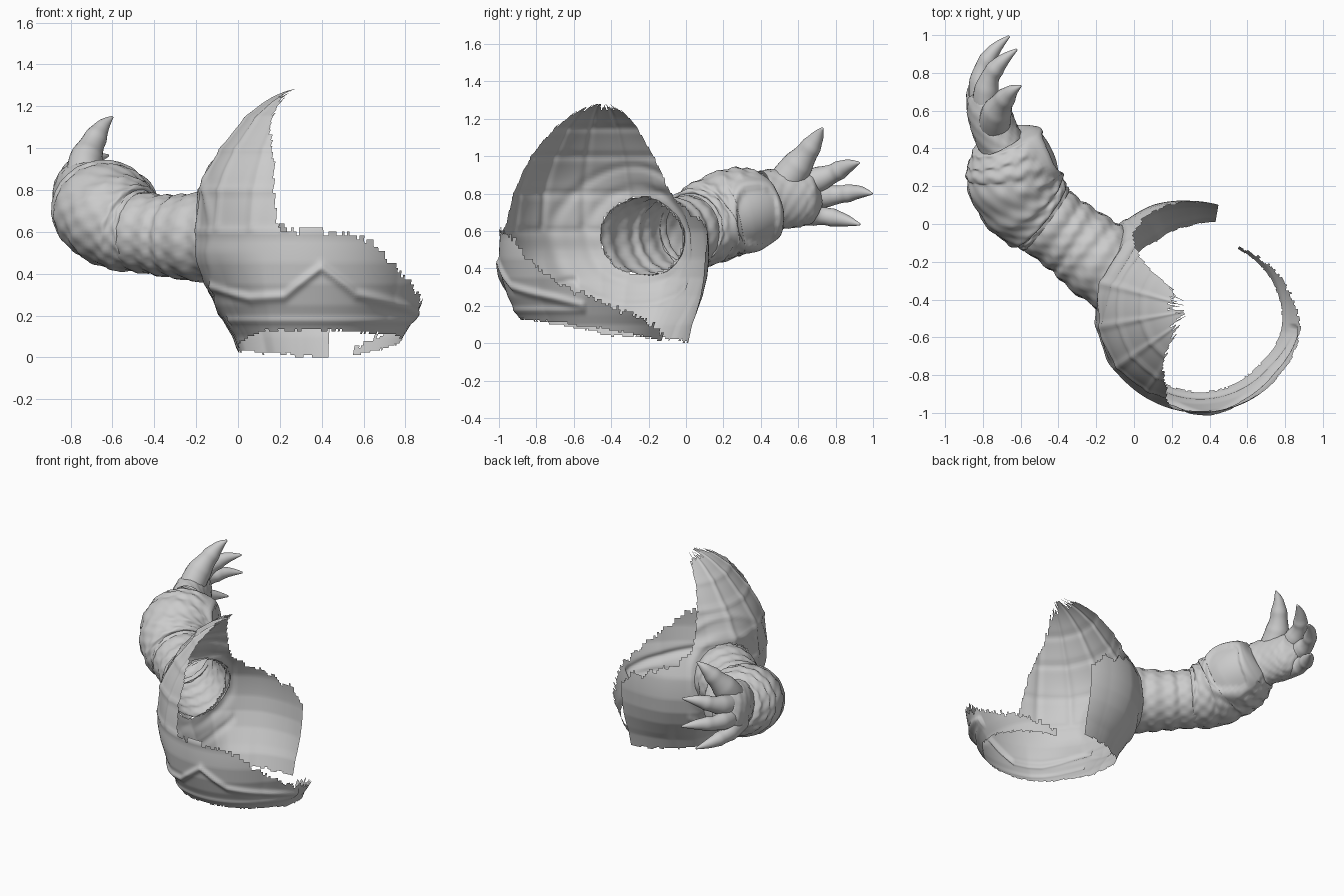
import bpy, bmesh, math, random
from mathutils import Vector

if "Cube" in bpy.data.objects:
    bpy.data.objects.remove(bpy.data.objects["Cube"])

random.seed(4)
C = Vector((0.35, -0.45, 0.45))                 # shell centre
SHOULDER = Vector((-0.15, -0.23, 0.575))
ARM_DIR = Vector((-0.33, 0.26, 0.0)).normalized()


def lerp(table, x):
    if x <= table[0][0]:
        return table[0][1]
    for (x0, y0), (x1, y1) in zip(table, table[1:]):
        if x <= x1:
            return y0 + (y1 - y0) * (x - x0) / (x1 - x0)
    return table[-1][1]


def ridge(d, w):
    return math.exp(-(d / w) ** 2)


def finish(bm, name):
    me = bpy.data.meshes.new(name)
    bm.to_mesh(me)
    bm.free()
    ob = bpy.data.objects.new(name, me)
    bpy.context.collection.objects.link(ob)
    for p in me.polygons:
        p.use_smooth = True
    return ob


def spline(pts, t):
    # Catmull-Rom through tuples (x, y, z, r)
    n = len(pts) - 1
    i = min(int(t * n), n - 1)
    u = t * n - i
    a, b, c, d = (pts[max(0, min(n, i + k))] for k in (-1, 0, 1, 2))
    return [0.5 * (2 * q + (r - p) * u + (2 * p - 5 * q + 4 * r - s) * u * u
                   + (3 * q - p - 3 * r + s) * u ** 3) for p, q, r, s in zip(a, b, c, d)]


def tube(name, pts, rings, sides, bump=None, flat=1.0, cap=False, clip=None):
    # swept tube; flat scales it sideways, bump adds relief, clip trims vertices
    bm = bmesh.new()
    loops = []
    for i in range(rings + 1):
        t = i / rings
        s = spline(pts, t)
        c = Vector(s[:3])
        d = (Vector(spline(pts, min(1, t + .01))[:3]) - Vector(spline(pts, max(0, t - .01))[:3])).normalized()
        side = d.cross(Vector((0, 0, 1))).normalized()
        up = side.cross(d)
        loop = []
        for j in range(sides):
            a = 2 * math.pi * j / sides
            n = side * math.cos(a) * flat + up * math.sin(a)
            p = c + n * s[3]
            loop.append(bm.verts.new(p + n * (bump(t, a, p, n) if bump else 0)))
        loops.append(loop)
    for l0, l1 in zip(loops, loops[1:]):
        for j in range(sides):
            k = (j + 1) % sides
            bm.faces.new((l0[j], l0[k], l1[k], l1[j]))
    if cap:
        bm.faces.new(loops[-1])
    if clip:
        bmesh.ops.delete(bm, geom=[v for v in bm.verts if clip(v.co)], context='VERTS')
    bmesh.ops.recalc_face_normals(bm, faces=bm.faces)
    return finish(bm, name)


# --- broken shell: angle tables give its radius and its torn upper / lower edges
RADIUS = [(80, .56), (95, .575), (114, .605), (136, .615), (155, .585), (180, .55), (320, .55),
          (345, .585), (365, .57), (400, .54), (420, .53)]
TOP = [(80, .5), (88, .57), (100, .6), (120, .68), (133, .76), (139, 1.0), (144, 1.26), (204, 1.28),
       (228, 1.25), (238, 1.08), (247, .95), (252, .63), (275, .6), (300, .55), (318, .43),
       (335, .31), (350, .27), (365, .2), (400, .1), (418, .05)]
BOTTOM = [(80, .0), (120, .02), (180, .05), (215, .1), (240, .13), (270, .13), (300, .12),
          (330, .11), (360, .08), (400, .03), (418, .01)]
LOW = [(0, .7), (.1, .765), (.15, .82), (.25, .915), (.35, .975), (.45, 1)]
TUCK = [(80, .5), (100, .8), (120, 1.05), (140, 1.0), (165, 1.2), (205, 1.3), (235, 1.0), (420, 1.0)]
FLANK = [(145, 0), (165, 1), (215, 1), (245, 0)]
CHEVRON = [(200, .33), (235, .28), (256, .29), (275, .43), (294, .3), (330, .24), (350, .2)]


def axis_distance(p):
    v = p - SHOULDER
    return (v - ARM_DIR * v.dot(ARM_DIR)).length


def shell_radius(th, z):
    f = lerp(LOW, z) ** lerp(TUCK, th) if z < .45 else math.sqrt(max(0, 1 - ((z - .45) / .84) ** 2))
    keep = 1 - min(1, max(0, (z - .6) / .25))       # chest bulge fades upward
    flank = lerp(FLANK, th)
    f *= 1 - .08 * flank * min(1, max(0, (.5 - z) / .18))
    return (.55 + (lerp(RADIUS, th) - .55) * keep) * f + .03 * flank * ridge(z - .84, .17)


def shell_point(th, z):
    a = math.radians(th)
    d = Vector((math.cos(a), math.sin(a), 0))
    p = C + d * shell_radius(th, z)
    p.z = z
    off = 0
    if th > 195:                                     # chevron ridge and lower rim
        off += .020 * ridge(z - lerp(CHEVRON, th), .022) * (th < 350)
        off += .010 * ridge(z - .175, .016) * (th < 350)
    if z > .45 and th > 135:                         # plate seams on the upper shell
        for zz in (.6, .8, 1.0, 1.15):
            off += .009 * ridge(z - zz, .018)
        if z > .62:
            for tt in (165, 190, 215, 238):
                off += .009 * ridge(th - tt, 2.5)
    if 130 < th < 225:                               # ridges circling the arm opening
        q = axis_distance(p)
        off += .010 * ridge(q - .26, .025) + .010 * ridge(q - .37, .02)
    return p + d * off


levels = [.45 * i / 40 for i in range(40)]
levels += [.45 + .84 * math.sin(math.radians(81 * i / 62)) for i in range(63)]
COLS = 250
angles = [80 + 338 * i / COLS for i in range(COLS + 1)]
bm = bmesh.new()
grid = [[bm.verts.new(shell_point(th, z)) for z in levels] for th in angles]
tear = 0
for i in range(COLS):
    th = (angles[i] + angles[i + 1]) / 2
    tear = tear * .6 + random.uniform(-.018, .018)
    for j in range(len(levels) - 1):
        z = (levels[j] + levels[j + 1]) / 2
        if not lerp(BOTTOM, th) + tear * .3 < z < lerp(TOP, th) + tear:
            continue
        quad = (grid[i][j], grid[i + 1][j], grid[i + 1][j + 1], grid[i][j + 1])
        mid = sum((v.co for v in quad), Vector()) / 4
        if 110 < th < 225 and axis_distance(mid) < .208:
            continue                                 # opening for the arm
        bm.faces.new(quad)
bmesh.ops.delete(bm, geom=[v for v in bm.verts if not v.link_faces], context='VERTS')
finish(bm, "shell")


# --- upper arm: ringed open sleeve, trimmed where it meets the shell
def arm_bump(t, a, p, n):
    return .005 * math.sin(t * 2 * math.pi * 6) + .003 * math.sin(a * 16) * math.sin(t * 40)


def inside_shell(p):
    d = p - C
    th = math.degrees(math.atan2(d.y, d.x)) % 360
    return math.hypot(d.x, d.y) < shell_radius(th, p.z) - .015


tube("upper_arm", [(.06, -.375, .575, .212), (-.07, -.27, .575, .212), (-.2, -.18, .575, .21),
                   (-.3, -.10, .578, .197), (-.4, -.03, .588, .191), (-.5, .05, .605, .19)],
     80, 64, arm_bump, 1.03, clip=inside_shell)


# --- forearm: swollen cuff with scale rows and a raised rounded plate on the inner side
def forearm_bump(t, a, p, n):
    e = (abs((p.y - .38) / .125) ** 3 + abs((p.z - .68) / .17) ** 3) ** (1 / 3)
    if n.x > .2 and e < 1.25:
        return .016 * ridge(e - 1, .15) - .008 * (e < .85)
    return .005 * math.sin(t * 2 * math.pi * 7) + .004 * math.sin(a * 14) * math.sin(t * 2 * math.pi * 9)


tube("forearm", [(-.46, .02, .605, .185), (-.50, .05, .61, .205), (-.57, .11, .64, .222), (-.625, .20, .685, .231),
                 (-.645, .29, .71, .232), (-.665, .37, .73, .213), (-.69, .435, .75, .17),
                 (-.70, .46, .76, .10)], 80, 80, forearm_bump, 1.06, True)


# --- hand: flattened palm and four clawed fingers
def hand_bump(t, a, p, n):
    return .004 * math.sin(a * 10) * math.sin(t * 30)


tube("palm", [(-.70, .42, .76, .165), (-.73, .48, .77, .162), (-.755, .55, .775, .16), (-.775, .62, .775, .152),
              (-.785, .68, .77, .125), (-.79, .73, .77, .03)], 36, 40, hand_bump, .74, True)

FINGERS = {
    "thumb": [(-.74, .51, .84, .09), (-.73, .58, .93, .085), (-.70, .64, 1.01, .063),
              (-.65, .70, 1.10, .037), (-.60, .73, 1.15, .006)],
    "upper_finger": [(-.775, .58, .83, .077), (-.785, .68, .865, .07), (-.76, .78, .905, .052),
                     (-.70, .86, .945, .038), (-.62, .925, .965, .006)],
    "middle_finger": [(-.795, .60, .77, .077), (-.815, .72, .785, .063), (-.80, .82, .795, .048),
                      (-.74, .92, .808, .036), (-.66, .995, .80, .006)],
    "lower_finger": [(-.795, .54, .71, .08), (-.825, .66, .695, .066), (-.825, .74, .68, .049),
                     (-.79, .84, .66, .036), (-.73, .93, .635, .006)],
}


def finger_bump(t, a, p, n):
    return .005 * ridge(t - .62, .05) + .003 * ridge(t - .35, .06)


for name, pts in FINGERS.items():
    tube(name, pts, 32, 24, finger_bump, .95, True)
